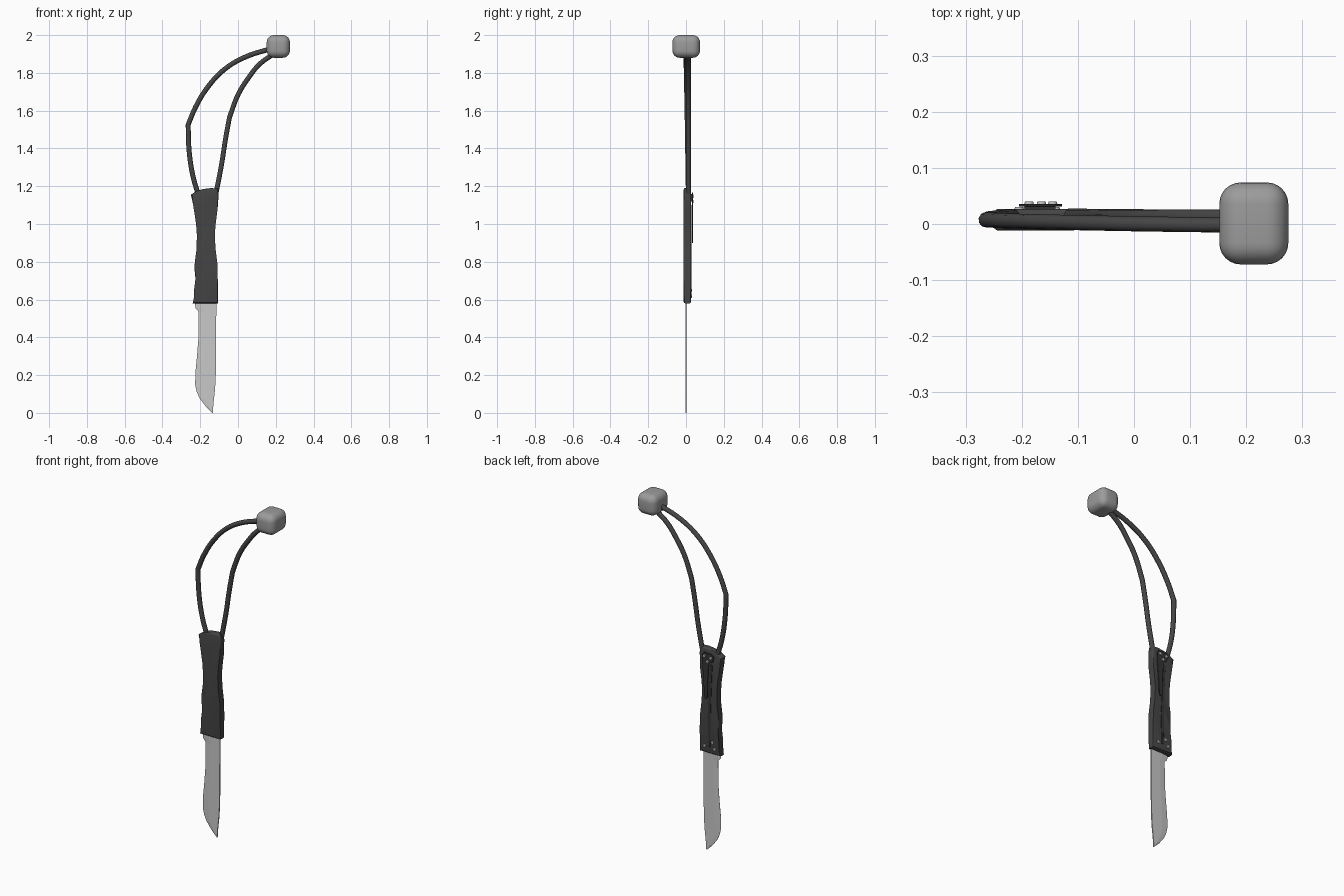
import bpy, bmesh, math
from mathutils import Matrix

if "Cube" in bpy.data.objects:
    bpy.data.objects.remove(bpy.data.objects["Cube"])


def material(name, v):
    m = bpy.data.materials.new(name)
    m.diffuse_color = (v, v, v, 1)
    m.use_nodes = True
    m.node_tree.nodes["Principled BSDF"].inputs["Base Color"].default_value = m.diffuse_color
    return m


DARK = material("dark grey grip", 0.06)
BLACK = material("black fittings", 0.035)
STEEL = material("blade steel", 0.58)
BEAD = material("bead grey", 0.33)
SCREW = material("screw grey", 0.5)


def finish(name, bm, mat, smooth=30):
    bmesh.ops.recalc_face_normals(bm, faces=bm.faces)
    me = bpy.data.meshes.new(name)
    bm.to_mesh(me)
    bm.free()
    ob = bpy.data.objects.new(name, me)
    bpy.context.collection.objects.link(ob)
    me.materials.append(mat)
    bpy.ops.object.select_all(action='DESELECT')
    ob.select_set(True)
    bpy.context.view_layer.objects.active = ob
    bpy.ops.object.shade_smooth_by_angle(angle=math.radians(smooth))
    return ob


def plate(name, pts, y0, y1, mat, bevel=0, segs=3):
    """Outline in x, z extruded from y0 to y1, with rounded rims."""
    bm = bmesh.new()
    front = [bm.verts.new((x, y0, z)) for x, z in pts]
    back = [bm.verts.new((x, y1, z)) for x, z in pts]
    caps = [bm.faces.new(front), bm.faces.new(back[::-1])]
    n = len(pts)
    for i in range(n):
        j = (i + 1) % n
        bm.faces.new((front[i], back[i], back[j], front[j]))
    if bevel:
        rims = list({e for f in caps for e in f.edges})
        bmesh.ops.bevel(bm, geom=rims, offset=bevel, segments=segs,
                        profile=0.5, affect='EDGES')
    return finish(name, bm, mat)


def cord(name, pts, y0, y1, kink):
    cu = bpy.data.curves.new(name, 'CURVE')
    cu.dimensions = '3D'
    cu.bevel_depth = 0.0135
    cu.bevel_resolution = 3
    cu.resolution_u = 5
    cu.use_fill_caps = True
    sp = cu.splines.new('BEZIER')
    sp.bezier_points.add(len(pts) - 1)
    for i, (x, z) in enumerate(pts):
        p = sp.bezier_points[i]
        p.co = (x, y0 + (y1 - y0) * i / (len(pts) - 1), z)
        p.handle_left_type = p.handle_right_type = 'VECTOR' if i == kink else 'AUTO'
    ob = bpy.data.objects.new(name, cu)
    bpy.context.collection.objects.link(ob)
    cu.materials.append(DARK)
    bpy.ops.object.select_all(action='DESELECT')
    ob.select_set(True)
    bpy.context.view_layer.objects.active = ob
    bpy.ops.object.convert(target='MESH')
    bpy.ops.object.shade_smooth_by_angle(angle=math.radians(40))


# blade: rows of (z, cutting edge x, spine x), ground towards the edge
rows = [(.60, -.23, -.115), (.555, -.225, -.115), (.535, -.208, -.115),
        (.39, -.210, -.116), (.30, -.217, -.116), (.22, -.225, -.117),
        (.15, -.227, -.120), (.11, -.218, -.123), (.077, -.203, -.127),
        (.035, -.172, -.131), (.0, -.136, -.133)]
bm = bmesh.new()
rings = []
for z, a, b in rows:
    m = a + (b - a) * 0.35
    rings.append([bm.verts.new(c) for c in (
        (a, -.0005, z), (m, -.003, z), (b, -.003, z),
        (b, .003, z), (m, .003, z), (a, .0005, z))])
for r, s in zip(rings, rings[1:]):
    for i in range(6):
        j = (i + 1) % 6
        bm.faces.new((r[i], r[j], s[j], s[i]))
bm.faces.new(rings[0])
bm.faces.new(rings[-1][::-1])
finish("blade", bm, STEEL, 1.5)

# handle
outline = [(-.24, .58), (-.232, .615), (-.224, .655), (-.225, .71), (-.231, .77),
           (-.227, .81), (-.219, .87), (-.218, .945), (-.222, 1.0), (-.231, 1.06),
           (-.239, 1.11), (-.25, 1.155), (-.222, 1.173), (-.185, 1.185), (-.145, 1.19),
           (-.108, 1.188), (-.103, 1.15), (-.108, 1.08), (-.117, 1.01), (-.123, .945),
           (-.119, .87), (-.109, .79), (-.107, .70), (-.107, .58)]
plate("handle", outline, -.012, .027, DARK, .008)

# raised locking bar along the back of the handle
bar = [(-.178, .62), (-.165, .62), (-.160, .80), (-.168, .95), (-.176, 1.10),
       (-.190, 1.10), (-.183, .95), (-.178, .80)]
plate("lock_bar", bar, .025, .0295, BLACK, .001, 1)

# pocket clip: broad at the top, tapering downwards
clip = [(-.205, 1.15), (-.19, 1.165), (-.14, 1.168), (-.128, 1.15), (-.130, 1.10),
        (-.138, 1.0), (-.142, .91), (-.148, .90), (-.158, .90), (-.163, .91),
        (-.164, 1.0), (-.170, 1.10), (-.198, 1.13)]
plate("pocket_clip", clip, .031, .036, BLACK, .001, 1)
plate("clip_base", [(-.195, 1.12), (-.195, 1.155), (-.14, 1.16), (-.14, 1.12)],
      .025, .032, BLACK)

# screws on the back
for i, (x, z, y) in enumerate([(-.187, 1.145, .037), (-.145, 1.148, .037),
                               (-.165, 1.120, .037), (-.205, .615, .027),
                               (-.140, .62, .027), (-.190, .65, .027)]):
    bm = bmesh.new()
    bmesh.ops.create_cone(bm, cap_ends=True, segments=12, radius1=.009, radius2=.007,
                          depth=.007, matrix=Matrix.Translation((x, y, z))
                          @ Matrix.Rotation(-math.pi / 2, 4, 'X'))
    finish(f"screw_{i + 1}", bm, SCREW)

# lanyard cords from the handle to the bead
cord("outer_cord", [(-.212, 1.16), (-.24, 1.26), (-.259, 1.39), (-.264, 1.525),
                    (-.224, 1.62), (-.156, 1.73), (-.07, 1.82), (.034, 1.882),
                    (.18, 1.93)], .013, -.002, 3)
cord("inner_cord", [(-.117, 1.16), (-.087, 1.315), (-.066, 1.45), (-.045, 1.565),
                    (.003, 1.69), (.06, 1.78), (.113, 1.845), (.195, 1.905)],
     .014, .012, 3)

# bead
bm = bmesh.new()
bmesh.ops.create_cube(bm, size=1, matrix=Matrix.Translation((.2135, .001, 1.94))
                      @ Matrix.Diagonal((.123, .146, .12, 1)))
bmesh.ops.bevel(bm, geom=list(bm.edges), offset=.038, segments=6,
                profile=.5, affect='EDGES')
finish("bead", bm, BEAD, 40)
